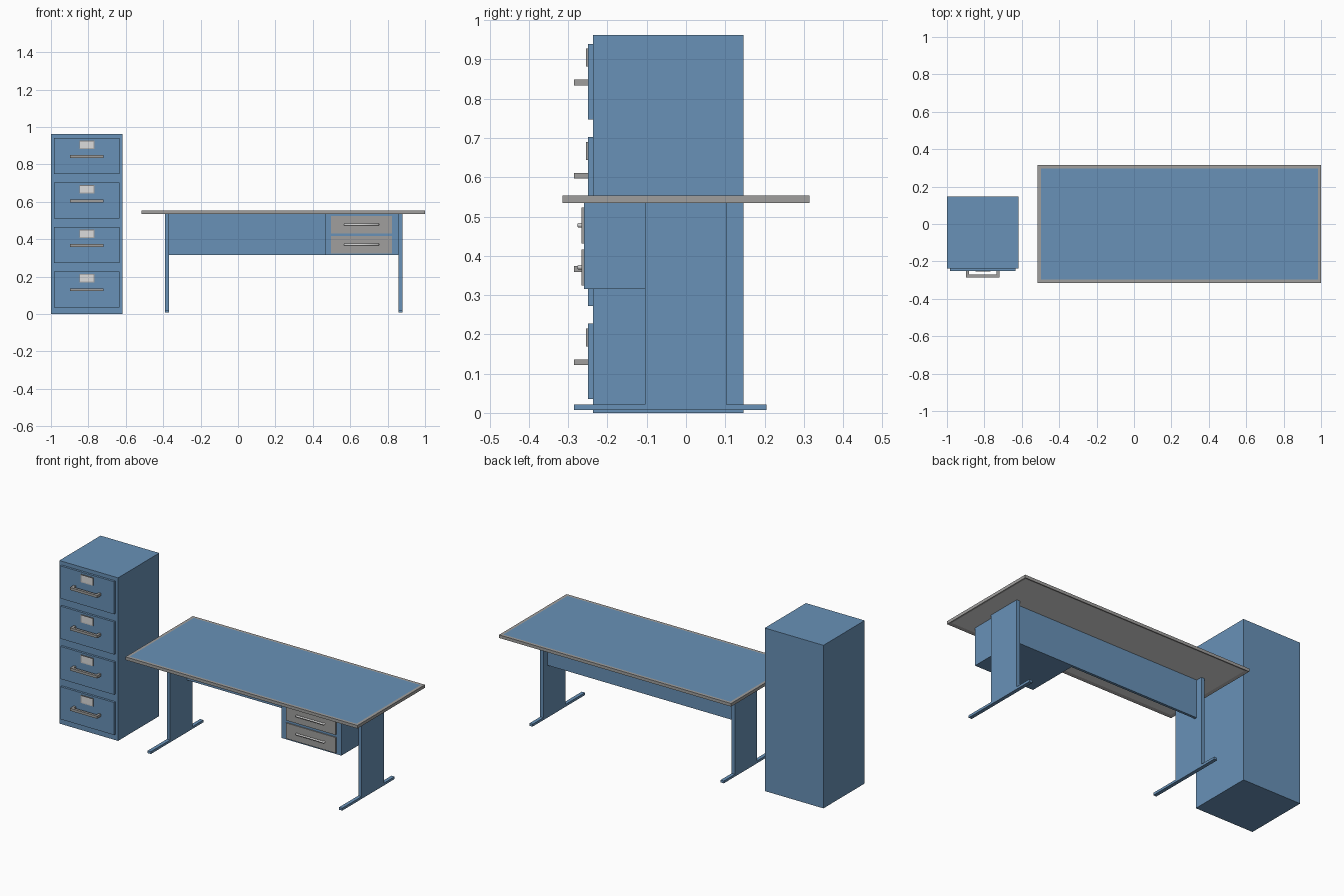
import bpy
import bmesh

if "Cube" in bpy.data.objects:
    bpy.data.objects.remove(bpy.data.objects["Cube"], do_unlink=True)


def make_material(name, rgb):
    mat = bpy.data.materials.new(name)
    mat.use_nodes = True
    color = (*rgb, 1)
    mat.diffuse_color = color
    mat.node_tree.nodes["Principled BSDF"].inputs["Base Color"].default_value = color
    return mat


blue = make_material("steel blue", (0.14, 0.285, 0.475))
gray = make_material("mid gray", (0.35, 0.345, 0.34))
light = make_material("light gray", (0.72, 0.72, 0.72))


def add_box(bm, x, y, z):
    """Add a box from (min, max) ranges."""
    verts = bmesh.ops.create_cube(bm, size=1)["verts"]
    for v in verts:
        for axis, (low, high) in enumerate((x, y, z)):
            v.co[axis] = high if v.co[axis] > 0 else low


def finish(name, bm, *mats):
    bmesh.ops.recalc_face_normals(bm, faces=bm.faces)
    mesh = bpy.data.meshes.new(name)
    bm.to_mesh(mesh)
    bm.free()
    for mat in mats:
        mesh.materials.append(mat)
    obj = bpy.data.objects.new(name, mesh)
    bpy.context.collection.objects.link(obj)


def boxes(name, mat, *ranges):
    bm = bmesh.new()
    for r in ranges:
        add_box(bm, *r)
    finish(name, bm, mat)


def bar_handle(name, mat, center_x, z, half, back, front, thick):
    """Square U-shaped pull: one bar on two posts."""
    x0, x1 = center_x - half, center_x + half
    zr = (z - thick / 2, z + thick / 2)
    boxes(name, mat,
          ((x0, x1), (front, front + thick), zr),
          ((x0, x0 + thick), (front + thick, back), zr),
          ((x1 - thick, x1), (front + thick, back), zr))


def wire_handle(name, mat, center_x, z, half, back, front, radius):
    """Round U-shaped pull bent from wire."""
    curve = bpy.data.curves.new(name, "CURVE")
    curve.dimensions = "3D"
    curve.bevel_depth = radius
    curve.bevel_resolution = 3
    spline = curve.splines.new("POLY")
    spline.points.add(3)
    path = ((-half, back), (-half, front), (half, front), (half, back))
    for point, (dx, y) in zip(spline.points, path):
        point.co = (center_x + dx, y, z, 1)
    curve.materials.append(mat)
    bpy.context.collection.objects.link(bpy.data.objects.new(name, curve))


# Filing cabinet
cab_x = -0.8085
boxes("cabinet_body", blue, ((-1, -0.617), (-0.237, 0.147), (0, 0.962)))
for i in range(4):
    z = 0.035 + i * 0.2375
    boxes(f"cabinet_drawer_{i + 1}", blue,
          ((cab_x - 0.175, cab_x + 0.175), (-0.25, -0.237), (z, z + 0.192)))
    bar_handle(f"cabinet_handle_{i + 1}", gray, cab_x, z + 0.094, 0.089,
               -0.25, -0.285, 0.015)

    # Label holder with a slightly recessed card
    bm = bmesh.new()
    add_box(bm, (cab_x - 0.04, cab_x + 0.04), (-0.255, -0.25), (z + 0.134, z + 0.18))
    bm.normal_update()
    front = [f for f in bm.faces if f.normal.y < -0.5]
    bmesh.ops.inset_region(bm, faces=front, thickness=0.005, use_even_offset=True)
    for f in front:
        f.material_index = 1
        for v in f.verts:
            v.co.y += 0.002
    finish(f"label_holder_{i + 1}", bm, gray, light)

# Desk top: gray rim, blue surface, light recessed underside
bm = bmesh.new()
add_box(bm, (-0.515, 1), (-0.315, 0.315), (0.535, 0.553))
bm.normal_update()
top = [f for f in bm.faces if f.normal.z > 0.5]
under = [f for f in bm.faces if f.normal.z < -0.5]
for faces, index in ((top, 1), (under, 2)):
    bmesh.ops.inset_region(bm, faces=faces, thickness=0.017, use_even_offset=True)
    faces[0].material_index = index
for v in under[0].verts:
    v.co.z += 0.006
finish("desk_top", bm, gray, blue, light)

# Legs and feet
for side, x in (("right", -0.38), ("left", 0.869)):
    xr = (x - 0.0105, x + 0.0105)
    boxes(f"{side}_leg", blue, (xr, (-0.105, 0.103), (0.021, 0.541)))
    boxes(f"{side}_foot", blue, (xr, (-0.285, 0.205), (0.007, 0.021)))

boxes("modesty_panel", blue, ((-0.3695, 0.8585), (0.05, 0.065), (0.316, 0.541)))

# Drawer unit under the desk
unit_x = 0.661
boxes("drawer_unit", blue, ((0.465, 0.857), (-0.26, 0.05), (0.316, 0.541)))
for i, z in enumerate((0.324, 0.431)):
    boxes(f"desk_drawer_{i + 1}", gray,
          ((unit_x - 0.163, unit_x + 0.163), (-0.266, -0.26), (z, z + 0.092)))
    wire_handle(f"desk_handle_{i + 1}", light, unit_x, z + 0.047, 0.089,
                -0.264, -0.273, 0.006)
